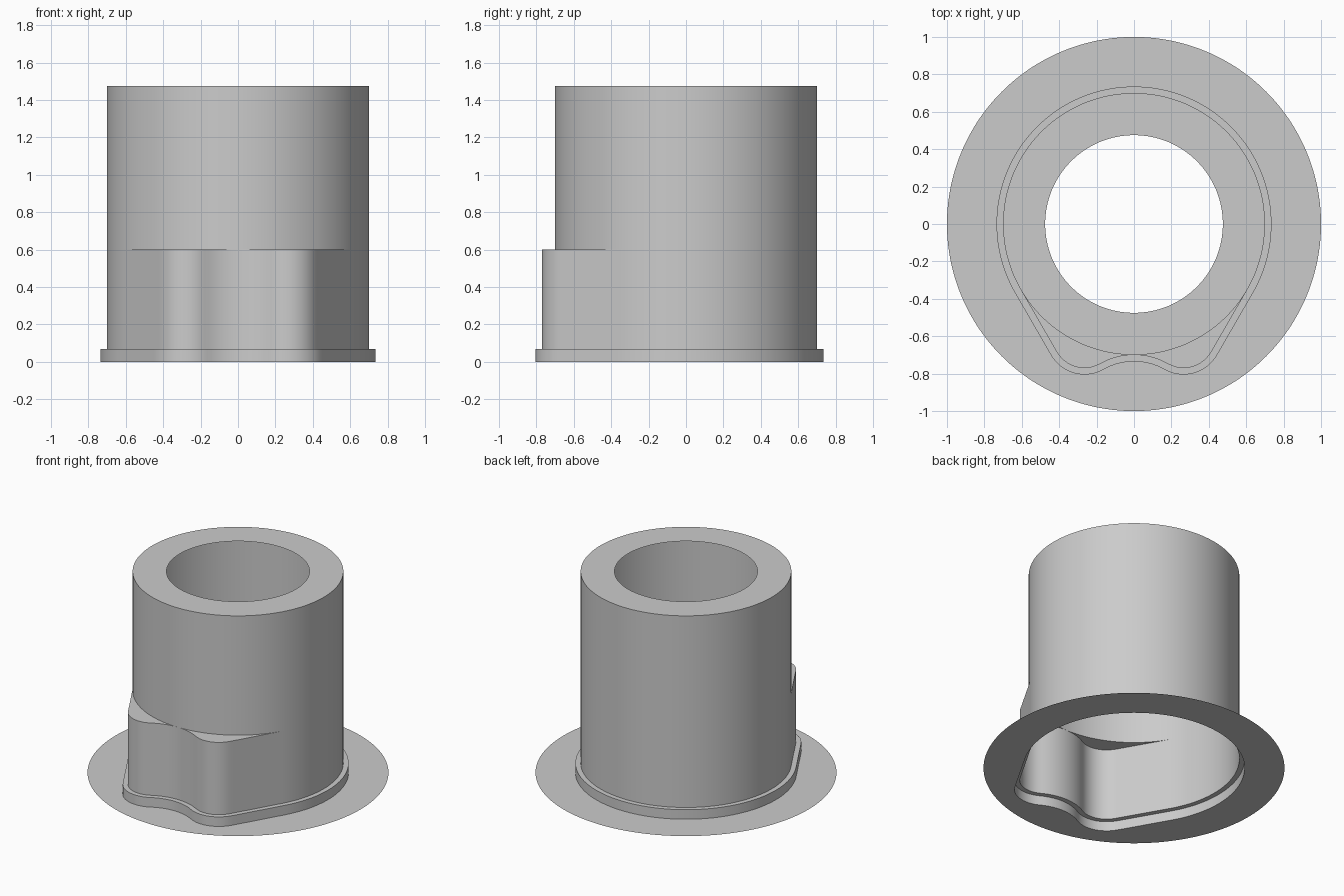
import bpy, math

if "Cube" in bpy.data.objects:
    bpy.data.objects.remove(bpy.data.objects["Cube"])

SEG = 240
R = 0.70                      # tube radius
LOBE = (0.265, 0.60, 0.17)    # lobe centre x, distance to the front, radius
DIP = (1.066, 0.366)          # front dip centre distance, radius

grey = bpy.data.materials.new("plain grey")
grey.diffuse_color = (0.6, 0.6, 0.6, 1)
grey.use_nodes = True
grey.node_tree.nodes["Principled BSDF"].inputs["Base Color"].default_value = grey.diffuse_color


def circle(radius):
    return lambda phi: radius


def lobed(o):
    """Radius of the lobed outline, grown by o, at angle phi from the front."""
    lx, ly, lr = LOBE
    lr += o
    dy, dr = DIP[0], DIP[1] - o
    a60 = math.radians(60)
    line_end = math.atan2(lx + lr * math.sin(a60), ly + lr * math.cos(a60))
    t = dr / (dr + lr)
    dip_end = math.atan2(lx * t, dy + (ly - dy) * t)

    def radius(phi):
        if phi >= a60:
            return R + o
        if phi >= line_end:
            return (R + o) / math.cos(a60 - phi)
        s, c = math.sin(phi), math.cos(phi)
        if phi >= dip_end:
            b = lx * s + ly * c
            return b + math.sqrt(max(0, b * b - lx * lx - ly * ly + lr * lr))
        b = dy * c
        return b - math.sqrt(max(0, b * b - dy * dy + dr * dr))
    return radius


def shell(name, rings):
    """Open surface through (outline, height) rings, listed from outside and below."""
    verts, faces = [], []
    for outline, z in rings:
        for i in range(SEG):
            a = 2 * math.pi * i / SEG
            r = outline(min(a, 2 * math.pi - a))
            verts.append((r * math.sin(a), -r * math.cos(a), z))
    for k in range(len(rings) - 1):
        for i in range(SEG):
            j = (i + 1) % SEG
            q = [k * SEG + i, k * SEG + j, (k + 1) * SEG + j, (k + 1) * SEG + i]
            # skip empty quads where two outlines coincide
            if all(math.dist(verts[q[n]], verts[q[3 - n]]) < 1e-4 for n in (0, 1)):
                continue
            faces.append(q)
    me = bpy.data.meshes.new(name)
    me.from_pydata(verts, [], faces)
    me.validate()
    me.materials.append(grey)
    ob = bpy.data.objects.new(name, me)
    bpy.context.collection.objects.link(ob)
    bpy.ops.object.select_all(action='DESELECT')
    ob.select_set(True)
    bpy.context.view_layer.objects.active = ob
    # drop unused points
    bpy.ops.object.mode_set(mode='EDIT')
    bpy.ops.mesh.select_all(action='SELECT')
    bpy.ops.mesh.delete_loose()
    bpy.ops.object.mode_set(mode='OBJECT')
    bpy.ops.object.shade_smooth_by_angle(angle=math.radians(30))
    return ob


# flat round sheet around the foot
shell("flange", [(circle(1.0), 0), (lobed(0.035), 0)])
# low lip with a narrow ledge
shell("foot_lip", [(lobed(0.035), 0), (lobed(0.035), 0.07), (lobed(0), 0.07)])
# lobed lower body and the two small shelves on its front
shell("lobed_base", [(lobed(0), 0.07), (lobed(0), 0.6), (circle(R), 0.6)])
# round tube with an open ring on top
shell("tube", [(circle(R), 0.6), (circle(R), 1.475), (circle(0.475), 1.475)])
